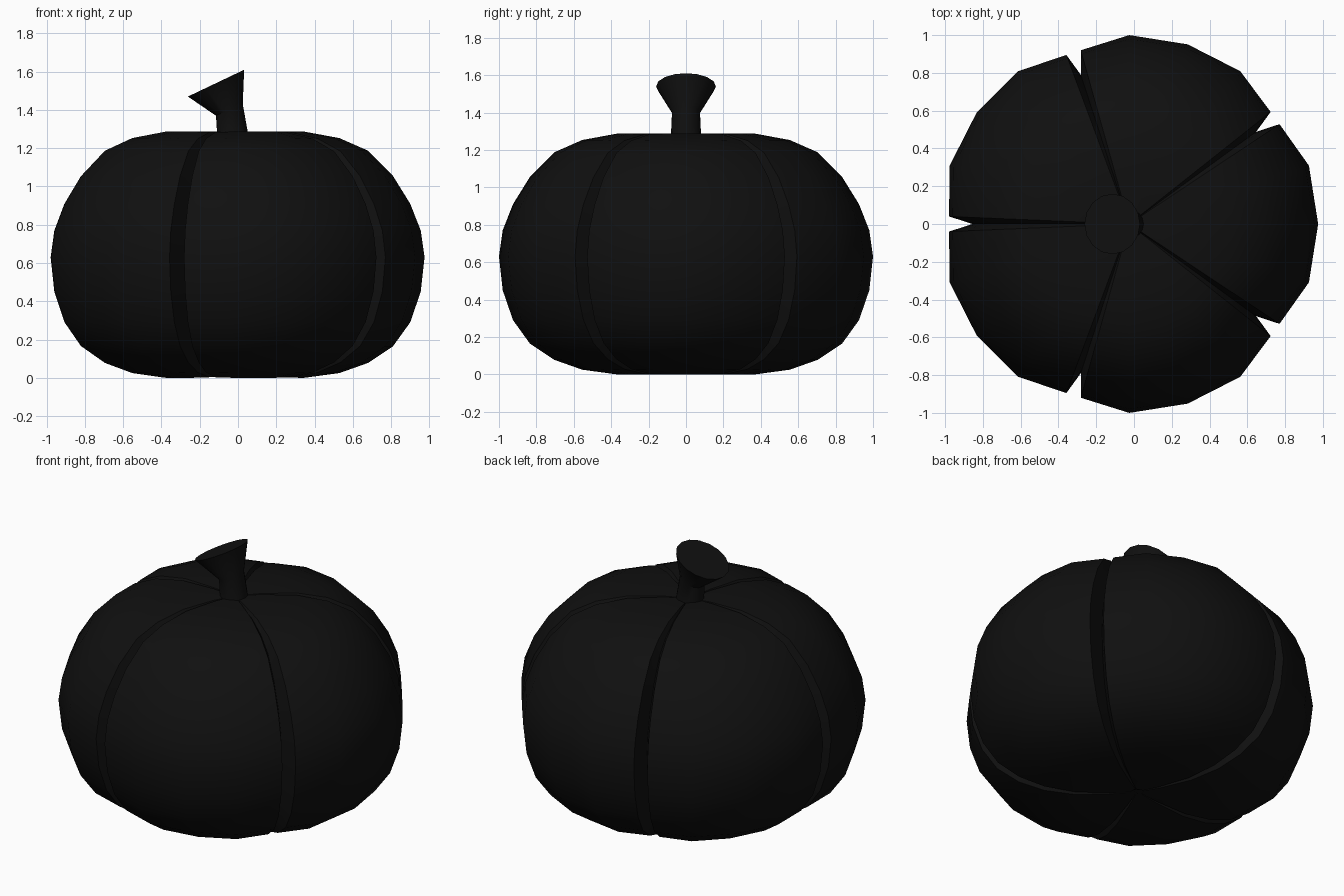
import bpy, bmesh, math
from mathutils import Vector

cube = bpy.data.objects.get("Cube")
if cube:
    bpy.data.objects.remove(cube, do_unlink=True)

BLACK = (0.005, 0.005, 0.005, 1.0)
mat = bpy.data.materials.new("soft_black")
mat.use_nodes = True
mat.diffuse_color = BLACK
mat.node_tree.nodes["Principled BSDF"].inputs["Base Color"].default_value = BLACK

CENTRE_X = -0.025


def loft(name, rings):
    """Skin closed rings of points, with a cap at each end."""
    bm = bmesh.new()
    loops = [[bm.verts.new(p) for p in ring] for ring in rings]
    n = len(loops[0])
    for low, high in zip(loops, loops[1:]):
        for i in range(n):
            j = (i + 1) % n
            bm.faces.new((low[i], low[j], high[j], high[i]))
    bm.faces.new(loops[0][::-1])
    bm.faces.new(loops[-1])
    bmesh.ops.recalc_face_normals(bm, faces=bm.faces)
    mesh = bpy.data.meshes.new(name)
    bm.to_mesh(mesh)
    bm.free()
    obj = bpy.data.objects.new(name, mesh)
    bpy.context.collection.objects.link(obj)
    mesh.materials.append(mat)
    bpy.ops.object.select_all(action='DESELECT')
    bpy.context.view_layer.objects.active = obj
    obj.select_set(True)
    bpy.ops.object.shade_smooth_by_angle(angle=math.radians(40))
    return obj


# Pumpkin body: one lobe section repeated five times round a squat profile
profile = [(0.04, 0.02), (0.15, 0.008), (0.37, 0.0), (0.555, 0.025), (0.705, 0.078),
           (0.835, 0.165), (0.925, 0.29), (0.98, 0.45), (1.0, 0.63), (0.98, 0.77),
           (0.925, 0.91), (0.835, 1.055), (0.705, 1.187), (0.555, 1.253),
           (0.37, 1.287), (0.15, 1.288), (0.04, 1.28)]
# angle in the lobe, radius scale, height scale; the last entry is the groove
section = [(-33.6, 0.955, 0.995), (-18, 1, 1), (0, 1, 1), (18, 1, 1),
           (33.6, 0.955, 0.995), (36, 0.83, 0.97)]
MID = 0.64


def body_ring(r, z):
    ring = []
    for lobe in range(5):
        for angle, rs, zs in section:
            a = math.radians(72 * lobe + angle)
            ring.append((CENTRE_X + r * rs * math.cos(a), r * rs * math.sin(a),
                         MID + (z - MID) * zs))
    return ring


loft("pumpkin_body", [body_ring(r, z) for r, z in profile])


# Stem: a short neck flaring to a slanted flat end
def tilted_ring(x, z, radius, half_x, rise, sides=16):
    ring = []
    for i in range(sides):
        a = math.tau * i / sides
        c = math.cos(a)
        ring.append(Vector((x + half_x * c, radius * math.sin(a), z + rise * c)))
    return ring


loft("stem", [tilted_ring(-0.03, 1.22, 0.08, 0.085, 0),
              tilted_ring(-0.03, 1.29, 0.08, 0.08, 0),
              tilted_ring(-0.045, 1.4, 0.075, 0.07, 0.03),
              tilted_ring(-0.115, 1.54, 0.16, 0.147, 0.07)])
